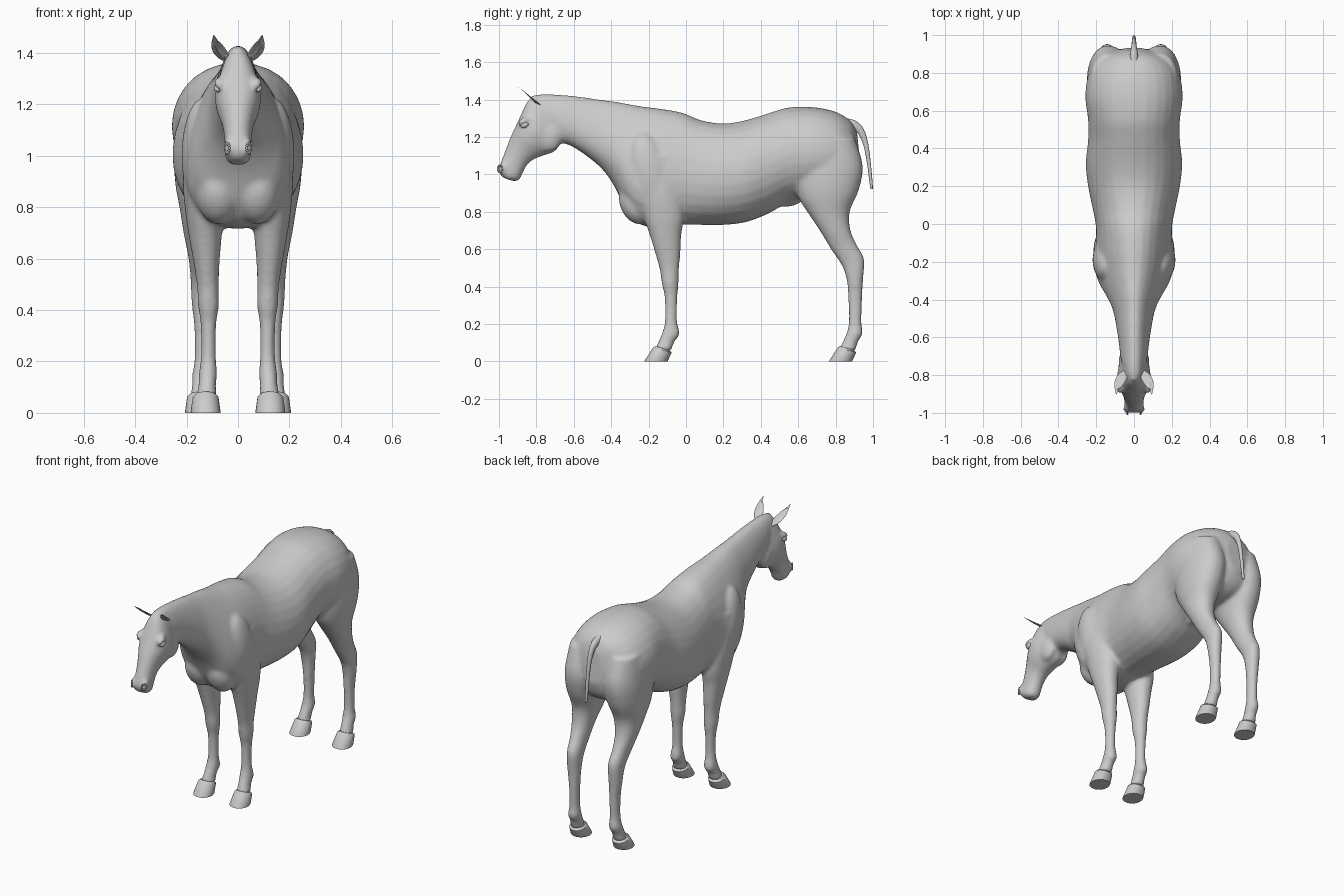
import bpy, bmesh, math
from mathutils import Vector, Matrix

grey = bpy.data.materials.new("plain grey")
grey.diffuse_color = (0.6, 0.6, 0.6, 1)


def spline(rings, steps):
    """Catmull-Rom interpolation of a list of ring tuples."""
    out = []
    for i in range(len(rings) - 1):
        p = [rings[max(0, min(len(rings) - 1, i + k))] for k in (-1, 0, 1, 2)]
        for s in range(steps):
            t = s / steps
            out.append([b + 0.5 * t * (c - a + t * (2*a - 5*b + 4*c - d + t * (3*(b - c) + d - a)))
                        for a, b, c, d in zip(*p)])
    return out + [list(rings[-1])]


def loft(bm, rings, side=1, steps=4, segs=28, power=0.9):
    """Rings: upper/front y,z, lower/back y,z, centre x, half width, egg bias."""
    loops = []
    for ya, za, yb, zb, xc, w, egg in spline(rings, steps):
        loop = []
        for k in range(segs):
            a = math.tau * k / segs
            c, s = math.cos(a), math.sin(a)
            s = math.copysign(abs(s) ** power, s)
            loop.append(bm.verts.new((side * (xc + w * s * (1 - egg * c)),
                                      (ya + yb) / 2 + (ya - yb) / 2 * c,
                                      (za + zb) / 2 + (za - zb) / 2 * c)))
        loops.append(loop)
    faces = [bm.faces.new((p[k], p[(k + 1) % segs], q[(k + 1) % segs], q[k]))
             for p, q in zip(loops, loops[1:]) for k in range(segs)]
    faces += [bm.faces.new(loops[0]), bm.faces.new(loops[-1])]
    bmesh.ops.recalc_face_normals(bm, faces=faces)


def blob(bm, loc, size, tilt=0):
    """Ellipsoid, tilted about the x axis."""
    m = Matrix.Translation(loc) @ Matrix.Rotation(math.radians(tilt), 4, 'X') @ Matrix.Diagonal((*size, 1))
    bmesh.ops.create_uvsphere(bm, u_segments=24, v_segments=16, radius=1, matrix=m)


def finish(bm, name, angle=40):
    me = bpy.data.meshes.new(name)
    bm.to_mesh(me)
    bm.free()
    ob = bpy.data.objects.new(name, me)
    bpy.context.collection.objects.link(ob)
    me.materials.append(grey)
    bpy.ops.object.select_all(action='DESELECT')
    ob.select_set(True)
    bpy.context.view_layer.objects.active = ob
    bpy.ops.object.shade_smooth_by_angle(angle=math.radians(angle))
    return ob


# trunk and neck: top y,z, bottom y,z, half width, egg bias
trunk = [
    (.915, 1.22, .935, 1.02, .06, 0), (.88, 1.285, .90, .93, .165, 0),
    (.80, 1.335, .82, .88, .235, 0), (.68, 1.36, .68, .87, .258, 0),
    (.55, 1.358, .55, .85, .243, 0), (.45, 1.33, .44, .79, .243, .02),
    (.32, 1.29, .32, .745, .255, .04), (.20, 1.272, .20, .73, .243, .06),
    (.08, 1.29, .08, .73, .218, .1), (-.02, 1.33, -.02, .73, .2, .12),
    (-.14, 1.352, -.14, .715, .203, .2), (-.22, 1.362, -.25, .735, .2, .28),
    (-.30, 1.375, -.325, .82, .175, .32), (-.37, 1.388, -.385, .94, .14, .32),
    (-.46, 1.40, -.45, 1.03, .108, .28), (-.56, 1.415, -.54, 1.105, .09, .25),
    (-.66, 1.425, -.62, 1.155, .078, .2), (-.76, 1.43, -.67, 1.17, .07, .15),
    (-.83, 1.42, -.70, 1.2, .055, .1)]

# head from poll to lips
head = [
    (-.79, 1.43, -.66, 1.32, .045, 0), (-.845, 1.395, -.665, 1.19, .07, 0),
    (-.88, 1.325, -.70, 1.125, .088, -.1), (-.91, 1.26, -.765, 1.10, .083, -.1),
    (-.938, 1.20, -.815, 1.08, .066, -.05), (-.965, 1.13, -.85, 1.05, .055, 0),
    (-.99, 1.065, -.872, 1.01, .052, 0), (-1.0, 1.02, -.89, .972, .05, 0),
    (-.985, .985, -.92, .963, .035, 0)]

# legs: front y,z, back y,z, centre x, half width
hind = [
    (.62, 1.2, .90, 1.2, .13, .10), (.58, 1.0, .945, 1.05, .135, .113),
    (.60, .88, .925, .92, .14, .105), (.655, .79, .875, .80, .145, .082),
    (.715, .70, .88, .70, .15, .062), (.775, .60, .915, .62, .147, .047),
    (.835, .51, .953, .545, .143, .042), (.86, .43, .947, .44, .143, .038),
    (.868, .33, .942, .33, .14, .03), (.87, .21, .938, .21, .14, .029),
    (.858, .15, .945, .15, .142, .036), (.835, .10, .92, .105, .145, .034),
    (.82, .06, .905, .055, .148, .041)]
fore = [
    (-.27, 1.1, -.05, 1.1, .12, .08), (-.27, .92, -.02, .92, .132, .083),
    (-.23, .78, -.01, .78, .13, .075), (-.195, .68, -.025, .68, .127, .063),
    (-.165, .58, -.03, .58, .122, .05), (-.14, .49, -.038, .49, .117, .042),
    (-.13, .42, -.04, .42, .115, .041), (-.114, .34, -.046, .34, .115, .03),
    (-.112, .22, -.048, .22, .115, .029), (-.127, .155, -.034, .145, .117, .036),
    (-.148, .105, -.06, .11, .12, .034), (-.165, .06, -.08, .055, .123, .041)]

# body: all the flesh parts blended into one skin
bm = bmesh.new()
loft(bm, [(a, b, c, d, 0, w, e) for a, b, c, d, w, e in trunk])
loft(bm, [(a, b, c, d, 0, w, e) for a, b, c, d, w, e in head])
for sx in (1, -1):
    for leg in (hind, fore):
        loft(bm, [(*r, 0) for r in leg], sx)
    blob(bm, (sx * .135, -.19, 1.0), (.085, .115, .23), 14)     # shoulder
    blob(bm, (sx * .075, -.27, .85), (.085, .085, .12), 20)     # breast
    blob(bm, (sx * .045, -.735, 1.2), (.037, .068, .08))        # cheek
    blob(bm, (sx * .072, -.868, 1.285), (.022, .035, .018), 30)  # brow
    blob(bm, (sx * .036, -.978, 1.035), (.02, .022, .035), -20)  # nostril wing
blob(bm, (0, .56, .86), (.035, .075, .03), 15)                  # sheath
body = finish(bm, "body", 180)
rm = body.modifiers.new("blend", 'REMESH')
rm.mode = 'VOXEL'
rm.voxel_size = 0.011
rm.use_smooth_shade = True
sm = body.modifiers.new("soften", 'SMOOTH')
sm.factor = 0.5
sm.iterations = 6

for sx, label in ((1, "left"), (-1, "right")):
    # hooves with a coronet ledge
    for toe, xc, part in ((-.222, .126, "front"), (.765, .148, "hind")):
        bm = bmesh.new()
        loft(bm, [(toe + .058, .083, toe + .135, .058, xc, .04, 0),
                  (toe + .046, .074, toe + .145, .048, xc, .05, 0),
                  (toe + .002, .006, toe + .126, .006, xc, .058, 0),
                  (toe, 0, toe + .122, 0, xc, .057, 0)], sx, steps=1)
        finish(bm, f"{part}_hoof_{label}", 35)

    # ear: pointed, with a hollowed front
    bm = bmesh.new()
    ear = [(-.81, 1.385, -.775, 1.37, .05, .018, 0), (-.835, 1.408, -.79, 1.385, .064, .027, 0),
           (-.858, 1.432, -.822, 1.41, .078, .025, 0), (-.88, 1.453, -.86, 1.438, .088, .014, 0),
           (-.902, 1.47, -.898, 1.467, .094, .002, 0)]
    loft(bm, ear, sx, segs=20)
    for v in bm.verts:
        t = (v.co.z - 1.375) / .09
        mid = .05 + .045 * max(0, min(1, t))
        front = -v.co.y - (.80 + .09 * t)
        if abs(abs(v.co.x) - mid) < .012 and front > 0:
            v.co += Vector((0, .018, -.008)) * math.sin(math.pi * max(0, min(1, t)))
    finish(bm, f"ear_{label}", 60)

    # eye
    bm = bmesh.new()
    blob(bm, (sx * .078, -.862, 1.264), (.016, .022, .015), 25)
    finish(bm, f"eye_{label}", 180)

    # nostril rim
    bm = bmesh.new()
    pts = [Vector((sx * (.042 + .008 * math.cos(a)), -.994 + .012 * math.cos(a),
                   1.03 + .018 * math.sin(a))) for a in [math.tau * i / 12 for i in range(12)]]
    for p in pts:
        blob(bm, p, (.005, .005, .006))
    finish(bm, f"nostril_rim_{label}", 180)

# tail dock: thin drooping tube
bm = bmesh.new()
loft(bm, [(.86, 1.30, .86, 1.24, 0, .024, 0), (.91, 1.285, .895, 1.235, 0, .02, 0),
          (.95, 1.243, .922, 1.215, 0, .015, 0), (.975, 1.16, .95, 1.15, 0, .012, 0),
          (.989, 1.05, .969, 1.05, 0, .01, 0), (.999, .935, .984, .935, 0, .008, 0),
          (.996, .924, .988, .924, 0, .004, 0)], segs=14)
finish(bm, "tail", 60)
